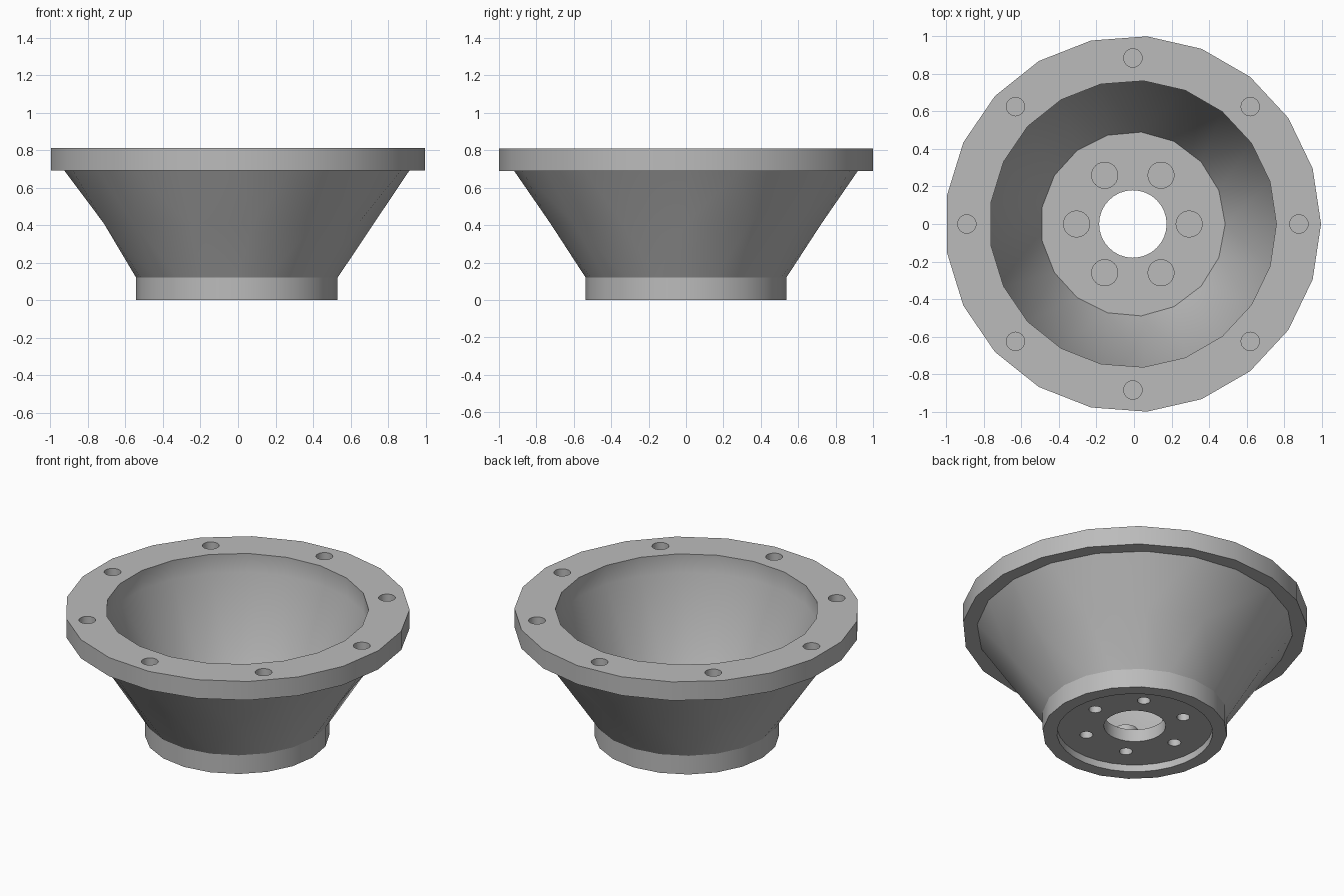
import bpy, bmesh, math
from mathutils import Matrix

cube = bpy.data.objects.get("Cube")
if cube:
    bpy.data.objects.remove(cube, do_unlink=True)

SHIFT = -0.006   # odd-sided rim sits slightly off centre
FLOOR, RIM_LOW, RIM_TOP, RECESS = 0.125, 0.69, 0.81, 0.045

grey = bpy.data.materials.new("machined_grey")
grey.use_nodes = True
grey.diffuse_color = (0.5, 0.5, 0.5, 1)
grey.node_tree.nodes["Principled BSDF"].inputs["Base Color"].default_value = (0.5, 0.5, 0.5, 1)


def finish(bm, name):
    bmesh.ops.recalc_face_normals(bm, faces=bm.faces)
    mesh = bpy.data.meshes.new(name)
    bm.to_mesh(mesh)
    bm.free()
    mesh.materials.append(grey)
    obj = bpy.data.objects.new(name, mesh)
    bpy.context.collection.objects.link(obj)
    return obj


def ring(bm, sides, radius, z):
    return [bm.verts.new((radius * math.cos(math.tau * i / sides) + SHIFT,
                          radius * math.sin(math.tau * i / sides), z))
            for i in range(sides)]


def bridge(bm, a, b):
    """Join two rings, with quads if equal in count, else with triangles."""
    n, m = len(a), len(b)
    if n == m:
        for i in range(n):
            bm.faces.new((a[i], a[(i + 1) % n], b[(i + 1) % n], b[i]))
        return
    i = j = 0
    while i < n or j < m:
        if j == m or (i < n and (i + 1) / n <= (j + 1) / m):
            bm.faces.new((a[i], a[(i + 1) % n], b[j % m]))
            i += 1
        else:
            bm.faces.new((a[i % n], b[(j + 1) % m], b[j]))
            j += 1


def circle_of_pins(name, count, spread, radius, low, high):
    bm = bmesh.new()
    for k in range(count):
        a = math.tau * k / count
        place = Matrix.Translation((spread * math.cos(a) + SHIFT,
                                    spread * math.sin(a), (low + high) / 2))
        bmesh.ops.create_cone(bm, cap_ends=True, segments=24, radius1=radius,
                              radius2=radius, depth=high - low, matrix=place)
    return finish(bm, name)


# Closed cross-section: sides, radius, height
profile = [
    (32, 0.18, FLOOR), (17, 0.492, FLOOR),             # inner floor
    (21, 0.765, RIM_LOW), (21, 0.765, RIM_TOP),        # bowl and rim bore
    (21, 1.003, RIM_TOP), (21, 1.003, RIM_LOW),        # flange
    (20, 0.919, RIM_LOW), (13, 0.731, 0.41),           # outer cone
    (20, 0.537, 0.12), (20, 0.537, 0),                 # foot
    (32, 0.453, 0), (32, 0.453, RECESS), (32, 0.18, RECESS),
]
bm = bmesh.new()
rings = [ring(bm, *p) for p in profile]
for k, r in enumerate(rings):
    bridge(bm, r, rings[(k + 1) % len(rings)])
body = finish(bm, "flanged_cone_housing")

# Screw bosses on the floor, blind holes below them and in the flange
steps = [
    (circle_of_pins("floor_bosses", 6, 0.30, 0.072, FLOOR - 0.03, FLOOR + 0.06), 'UNION'),
    (circle_of_pins("screw_hole_cutter", 6, 0.30, 0.038, -0.1, FLOOR + 0.03), 'DIFFERENCE'),
    (circle_of_pins("flange_hole_cutter", 8, 0.885, 0.049, RIM_TOP - 0.1, RIM_TOP + 0.1), 'DIFFERENCE'),
]
bpy.ops.object.select_all(action='DESELECT')
bpy.context.view_layer.objects.active = body
body.select_set(True)
for tool, operation in steps:
    tool.hide_render = True
    mod = body.modifiers.new(tool.name, 'BOOLEAN')
    mod.operation = operation
    mod.solver = 'EXACT'
    mod.object = tool
    bpy.ops.object.modifier_apply(modifier=mod.name)
    bpy.data.objects.remove(tool, do_unlink=True)

bpy.ops.object.shade_smooth_by_angle(angle=math.radians(30))
